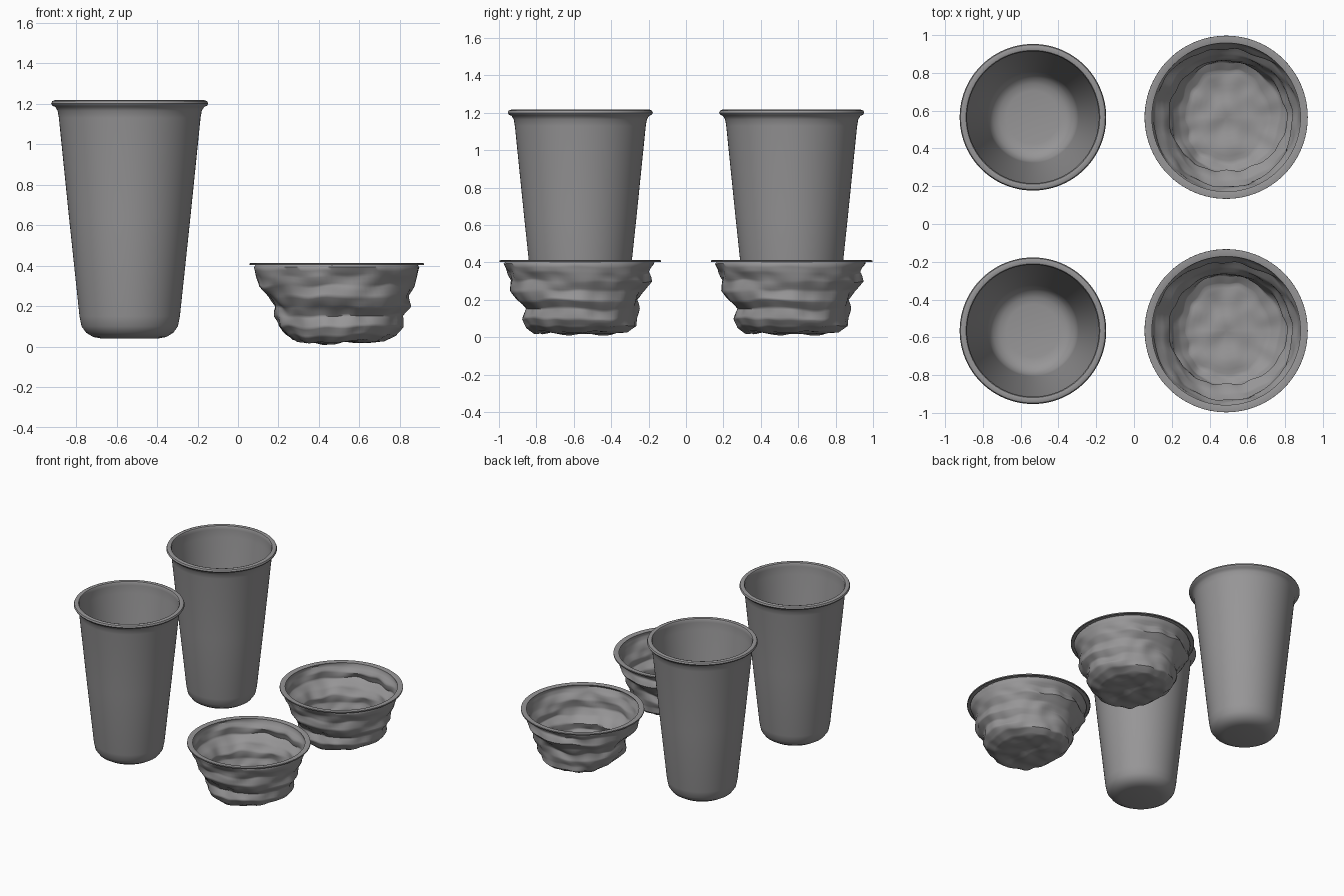
import bpy
import bmesh
from math import sin, cos, pi, radians
from mathutils import Vector, noise

SEGMENTS = 96

default_cube = bpy.data.objects.get("Cube")
if default_cube:
    bpy.data.objects.remove(default_cube, do_unlink=True)

# One plain grey for everything
grey = bpy.data.materials.new("plain_grey")
grey.use_nodes = True
colour = (0.31, 0.305, 0.31, 1)
grey.diffuse_color = colour
grey.node_tree.nodes["Principled BSDF"].inputs["Base Color"].default_value = colour


def loft(name, rows, angle):
    """Skin a stack of closed rings; a single-point row closes an end."""
    bm = bmesh.new()
    rings = [[bm.verts.new(p) for p in row] for row in rows]
    for a, b in zip(rings, rings[1:]):
        for i in range(SEGMENTS):
            j = (i + 1) % SEGMENTS
            if len(a) == 1:
                bm.faces.new((a[0], b[j], b[i]))
            elif len(b) == 1:
                bm.faces.new((a[i], a[j], b[0]))
            else:
                bm.faces.new((a[i], a[j], b[j], b[i]))
    bmesh.ops.recalc_face_normals(bm, faces=bm.faces)
    mesh = bpy.data.meshes.new(name)
    bm.to_mesh(mesh)
    bm.free()
    mesh.materials.append(grey)
    obj = bpy.data.objects.new(name, mesh)
    bpy.context.collection.objects.link(obj)
    bpy.ops.object.select_all(action='DESELECT')
    obj.select_set(True)
    bpy.context.view_layer.objects.active = obj
    bpy.ops.object.shade_smooth_by_angle(angle=radians(angle))
    return obj


def ring(shape):
    """Closed ring from shape(angle) -> (radius, height)."""
    points = []
    for i in range(SEGMENTS):
        a = 2 * pi * i / SEGMENTS
        r, z = shape(a)
        points.append(Vector((r * cos(a), r * sin(a), z)))
    return points


def place_pair(obj, base, x):
    """Put the part at the front and a linked twin at the back."""
    obj.name = "front_" + base
    twin = obj.copy()
    twin.name = "back_" + base
    bpy.context.collection.objects.link(twin)
    obj.location = (x, -0.565, 0)
    twin.location = (x, 0.565, 0)


# Tapered cup: outside, rolled rim, then inside
cup_profile = [
    (0.14, 0.04), (0.18, 0.047), (0.215, 0.068), (0.238, 0.1), (0.248, 0.15),
    (0.3, 0.64), (0.35, 1.13), (0.356, 1.165), (0.368, 1.184),
    (0.382, 1.19), (0.388, 1.2), (0.383, 1.212), (0.37, 1.217),
    (0.354, 1.213), (0.349, 1.203), (0.35, 1.185), (0.343, 1.13),
    (0.241, 0.15), (0.232, 0.107), (0.21, 0.075), (0.178, 0.056), (0.14, 0.05),
]
cup_rows = [[Vector((0, 0, 0.04))]]
cup_rows += [ring(lambda a, p=p: p) for p in cup_profile]
cup_rows.append([Vector((0, 0, 0.05))])
place_pair(loft("cup", cup_rows, 40), "cup", -0.535)

# Crumpled bowl: wall radius at falling heights, in four directions
heights = [0.4, 0.35, 0.3, 0.25, 0.2, 0.15, 0.1, 0.06, 0.03]
walls = [
    [0.41, 0.4, 0.38, 0.36, 0.36, 0.32, 0.32, 0.29, 0.23],
    [0.4, 0.36, 0.38, 0.33, 0.31, 0.31, 0.3, 0.3, 0.25],
    [0.41, 0.4, 0.39, 0.34, 0.3, 0.31, 0.29, 0.25, 0.21],
    [0.41, 0.39, 0.37, 0.38, 0.34, 0.29, 0.31, 0.29, 0.25],
]


def sample(values, t):
    k = min(int(t), len(values) - 2)
    f = t - k
    f = f * f * (3 - 2 * f)
    return values[k] * (1 - f) + values[k + 1] * f


def wall_radius(a, t):
    return sum(max(0, cos(a - k * pi / 2)) ** 2 * sample(w, t)
               for k, w in enumerate(walls))


def wrinkled(a, t):
    z = sample(heights, t)
    fade = min(1, t)
    spot = Vector((3.5 * cos(a), 3.5 * sin(a), 15 * z))
    r = wall_radius(a, t) + 0.017 * fade * noise.noise(spot)
    z += 0.016 * fade * noise.noise(spot * 0.8 + Vector((7, 2, 5)))
    return r, z


def floor_height(x, y):
    return max(0.003, 0.024 + 0.022 * noise.noise(Vector((9 * x, 9 * y, 3))))


def floor_shape(a, scale):
    r, z = wrinkled(a, len(heights) - 1)
    r *= scale
    blend = min(1, (1 - scale) * 4)
    return r, z + (floor_height(r * cos(a), r * sin(a)) - z) * blend


# Flat rim, wall and uneven floor
bowl_rows = [ring(lambda a, p=p: p)
             for p in [(0.43, 0.402), (0.43, 0.41), (0.411, 0.411), (0.395, 0.408)]]
steps = 32
last = len(heights) - 1
for i in range(1, steps + 1):
    bowl_rows.append(ring(lambda a, t=last * i / steps: wrinkled(a, t)))
for scale in (0.92, 0.82, 0.7, 0.58, 0.46, 0.34, 0.22, 0.1):
    bowl_rows.append(ring(lambda a, s=scale: floor_shape(a, s)))
bowl_rows.append([Vector((0, 0, floor_height(0, 0)))])

bowl = loft("bowl", bowl_rows, 60)
shell = bowl.modifiers.new("thin_shell", 'SOLIDIFY')
shell.thickness = 0.004
shell.offset = 0
place_pair(bowl, "crumpled_bowl", 0.488)
